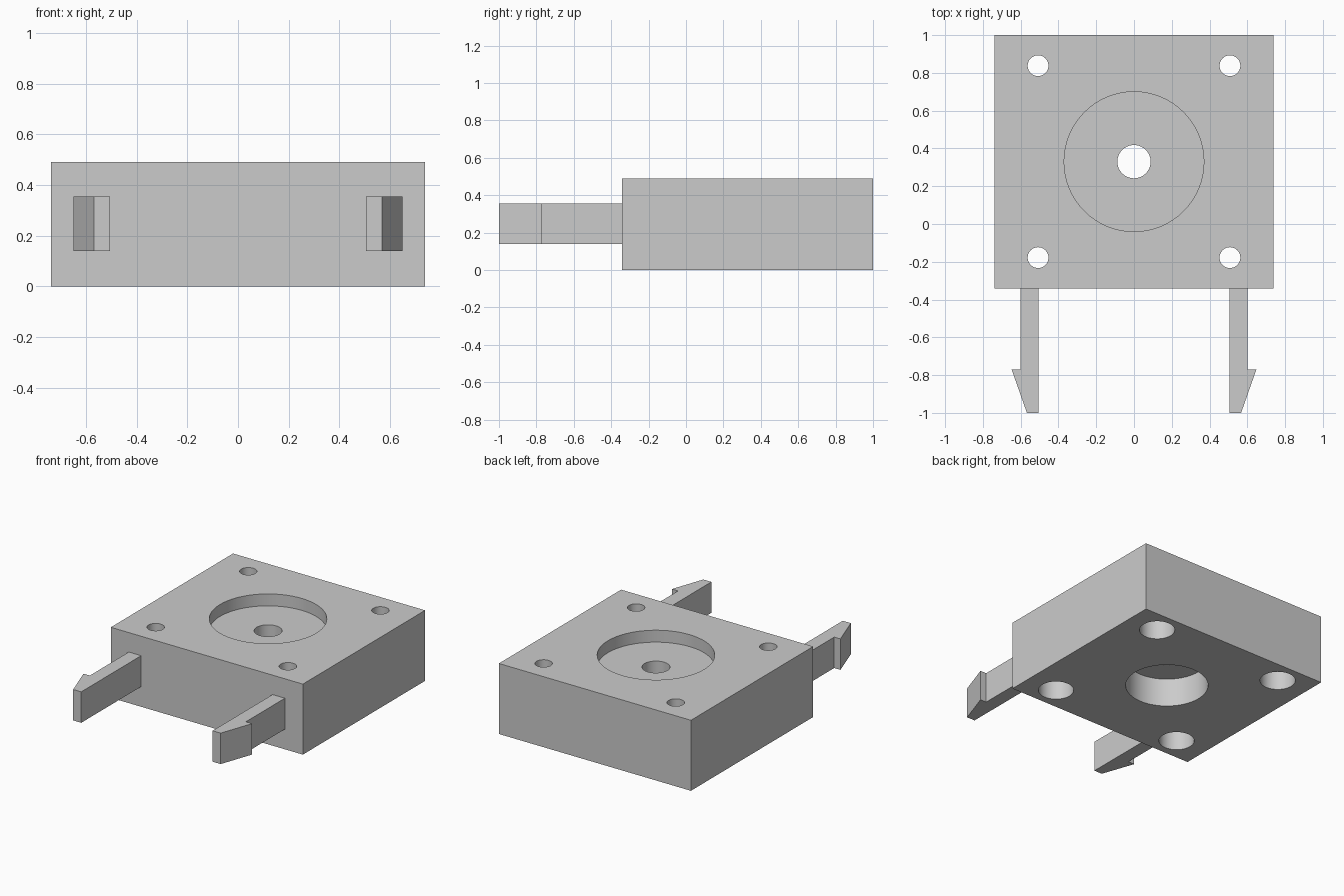
import bpy
import bmesh
import math

if "Cube" in bpy.data.objects:
    bpy.data.objects.remove(bpy.data.objects["Cube"])

grey = bpy.data.materials.new("light_grey")
grey.use_nodes = True
grey.diffuse_color = (0.6, 0.6, 0.6, 1)
grey.node_tree.nodes["Principled BSDF"].inputs["Base Color"].default_value = (0.6, 0.6, 0.6, 1)

HEIGHT = 0.49
HALF_WIDTH = 0.738
FRONT, BACK = -0.342, 1.0
CENTRE_Y = 0.33


def extrude_outline(name, outline, z0, z1):
    """Solid made by extruding an XY outline from z0 to z1."""
    bm = bmesh.new()
    face = bm.faces.new([bm.verts.new((x, y, z0)) for x, y in outline])
    solid = bmesh.ops.extrude_face_region(bm, geom=[face])
    top = [v for v in solid["geom"] if isinstance(v, bmesh.types.BMVert)]
    bmesh.ops.translate(bm, verts=top, vec=(0, 0, z1 - z0))
    bmesh.ops.recalc_face_normals(bm, faces=bm.faces)
    mesh = bpy.data.meshes.new(name)
    bm.to_mesh(mesh)
    bm.free()
    obj = bpy.data.objects.new(name, mesh)
    bpy.context.collection.objects.link(obj)
    mesh.materials.append(grey)
    return obj


def bore(target, x, y, radius, z0, z1):
    """Cut a round vertical hole between two heights."""
    bpy.ops.mesh.primitive_cylinder_add(vertices=64, radius=radius, depth=z1 - z0,
                                        location=(x, y, (z0 + z1) / 2))
    cutter = bpy.context.object
    cutter.hide_render = True
    cutter.data.materials.append(grey)
    cut = target.modifiers.new("bore", "BOOLEAN")
    cut.operation = "DIFFERENCE"
    cut.solver = "EXACT"
    cut.object = cutter
    bpy.context.view_layer.objects.active = target
    bpy.ops.object.modifier_apply(modifier=cut.name)
    bpy.data.objects.remove(cutter)


# Main block
block = extrude_outline("mounting_block", [(-HALF_WIDTH, FRONT), (HALF_WIDTH, FRONT),
                                           (HALF_WIDTH, BACK), (-HALF_WIDTH, BACK)], 0, HEIGHT)

# Central stepped bore: top recess, bottom bearing seat, shaft hole
bore(block, 0, CENTRE_Y, 0.37, HEIGHT - 0.083, HEIGHT + 0.1)
bore(block, 0, CENTRE_Y, 0.266, -0.1, 0.2)
bore(block, 0, CENTRE_Y, 0.088, -0.1, HEIGHT + 0.1)

# Corner screw holes, counterbored from below
for sx in (-1, 1):
    for sy in (-1, 1):
        x, y = sx * 0.508, CENTRE_Y + sy * 0.508
        bore(block, x, y, 0.114, -0.1, 0.3)
        bore(block, x, y, 0.055, -0.1, HEIGHT + 0.1)

bpy.ops.object.select_all(action="DESELECT")
block.select_set(True)
bpy.context.view_layer.objects.active = block
bpy.ops.object.shade_smooth_by_angle(angle=math.radians(30))

# Barbed snap clips on the front
clip = [(0.505, FRONT), (0.505, -1), (0.567, -1), (0.648, -0.77), (0.6, -0.77), (0.6, FRONT)]
for side, name in ((1, "left_clip"), (-1, "right_clip")):
    extrude_outline(name, [(side * x, y) for x, y in clip], 0.14, 0.355)
